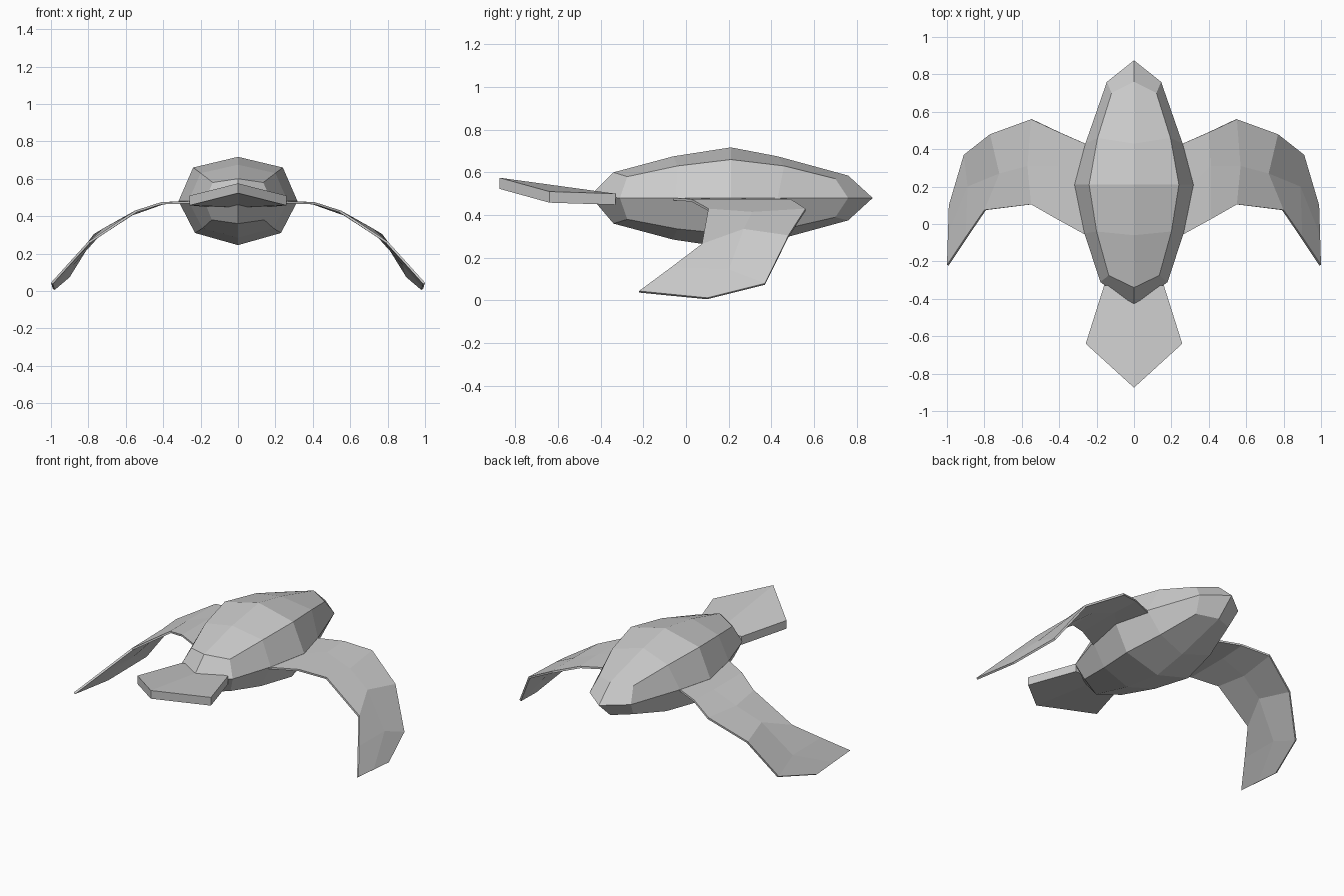
import bpy

if "Cube" in bpy.data.objects:
    bpy.data.objects.remove(bpy.data.objects["Cube"])


def make_object(name, verts, faces):
    mesh = bpy.data.meshes.new(name)
    mesh.from_pydata(verts, [], faces)
    mesh.update()
    obj = bpy.data.objects.new(name, mesh)
    bpy.context.collection.objects.link(obj)
    return obj


# Body: eight-sided rings, each given by
# (y centre, y corner, y side, z top, x/z upper corner, x side, x/z lower corner, z bottom)
rings = [
    (-.34, -.275, -.31, .60, .135, .58, .18, .14, .38, .36),
    (-.06, -.04, -.05, .675, .20, .63, .265, .19, .335, .285),
    (.21, .21, .21, .717, .24, .66, .318, .23, .31, .245),
    (.43, .46, .43, .675, .195, .63, .26, .185, .335, .285),
    (.76, .70, .76, .585, .12, .57, .145, .12, .39, .375),
]
verts, faces = [], []
for yc, yk, ys, zt, xu, zu, xs, xl, zl, zb in rings:
    verts += [(0, yc, zt), (xu, yk, zu), (xs, ys, .48), (xl, yk, zl),
              (0, yc, zb), (-xl, yk, zl), (-xs, ys, .48), (-xu, yk, zu)]
for r in range(len(rings) - 1):
    for i in range(8):
        j = (i + 1) % 8
        faces.append((r * 8 + i, r * 8 + j, r * 8 + 8 + j, r * 8 + 8 + i))
# Pointed ends made of four quads each
last = (len(rings) - 1) * 8
verts += [(0, -.45, .49), (0, .875, .48)]
tip_a, tip_b = len(verts) - 2, len(verts) - 1
for i in range(0, 8, 2):
    k = (i + 2) % 8
    faces.append((tip_a, k, i + 1, i))
    faces.append((tip_b, last + i, last + i + 1, last + k))
make_object("body", verts, faces)

# Front plate: thick wedge with a raised centre tip
top = [(0, -.875, .575), (.258, -.64, .51), (.16, -.33, .50),
       (0, -.33, .50), (-.16, -.33, .50), (-.258, -.64, .51)]
verts = top + [(x, y, z - .052) for x, y, z in top]
faces = [(0, 1, 2, 3), (0, 3, 4, 5), (9, 8, 7, 6), (11, 10, 9, 6)]
faces += [(i, i + 6, (i + 1) % 6 + 6, (i + 1) % 6) for i in range(6)]
make_object("front_plate", verts, faces)

# Wings: thin drooping strip, each station has leading, middle and trailing points
stations = [
    ((.25, .425, .48), (.30, .20, .48), (.255, -.06, .48)),
    ((.40, .49, .475), (.41, .31, .475), (.41, .025, .475)),
    ((.55, .56, .43), (.57, .31, .415), (.55, .105, .43)),
    ((.77, .48, .305), (.72, .27, .335), (.80, .075, .265)),
    ((.91, .37, .08), (.89, .20, .145), (.90, -.07, .155)),
    ((.99, .10, .012), (.995, -.06, .028), (1.0, -.22, .044)),
]
verts = [p for s in stations for p in s]
faces = [(s * 3 + c, s * 3 + c + 1, s * 3 + c + 4, s * 3 + c + 3)
         for s in range(len(stations) - 1) for c in range(2)]
wings = make_object("wings", verts, faces)
solid = wings.modifiers.new("thickness", "SOLIDIFY")
solid.thickness = .012
solid.offset = -1
wings.modifiers.new("mirror", "MIRROR").use_axis[0] = True
